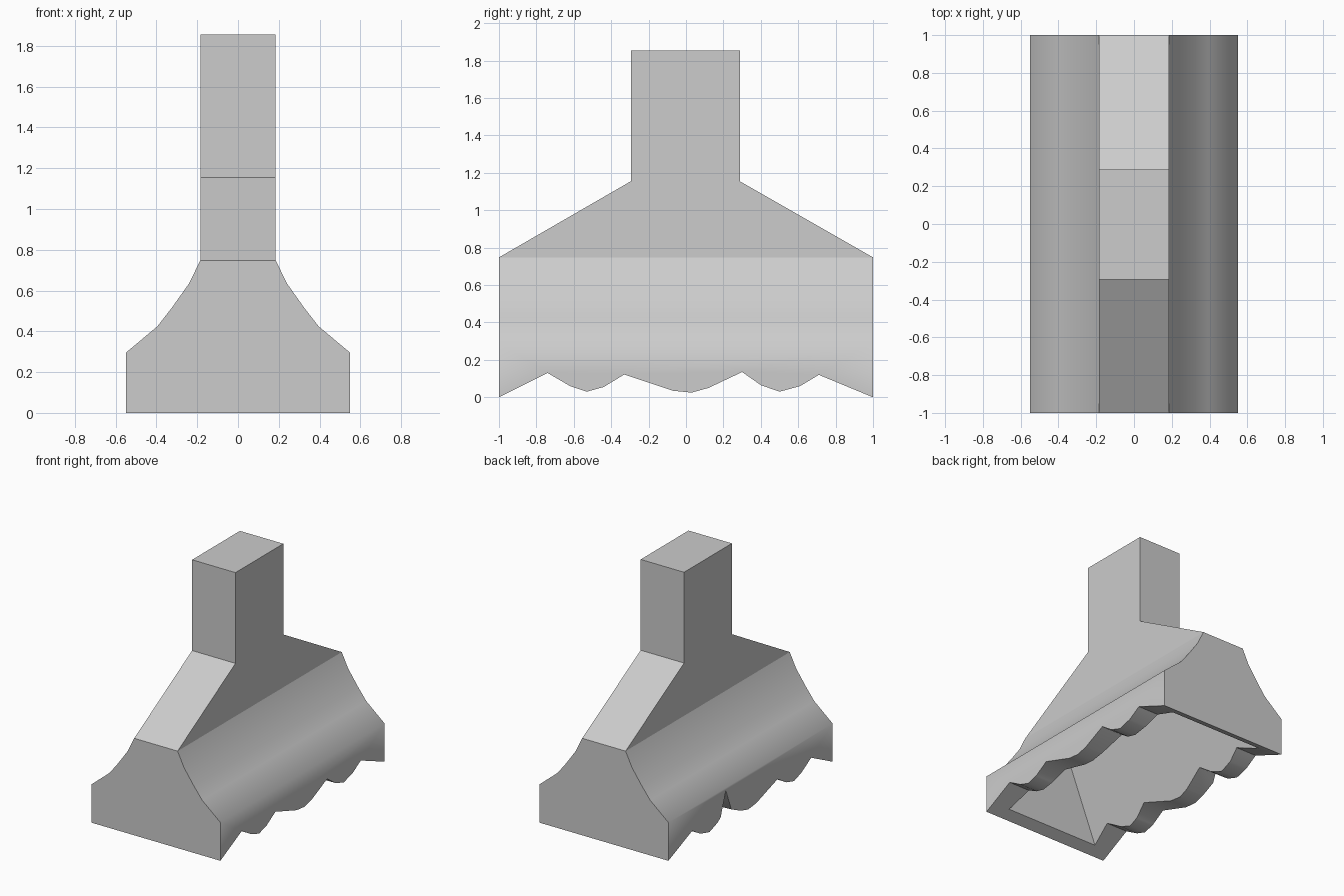
import bpy
import bmesh
import math

cube = bpy.data.objects.get("Cube")
if cube:
    bpy.data.objects.remove(cube, do_unlink=True)

# One plain grey for the whole hood
grey = bpy.data.materials.new("light_grey")
grey.use_nodes = True
colour = (0.604, 0.604, 0.604, 1)
grey.diffuse_color = colour
grey.node_tree.nodes["Principled BSDF"].inputs["Base Color"].default_value = colour


def link(name, bm):
    bmesh.ops.recalc_face_normals(bm, faces=bm.faces)
    mesh = bpy.data.meshes.new(name)
    bm.to_mesh(mesh)
    bm.free()
    mesh.materials.append(grey)
    obj = bpy.data.objects.new(name, mesh)
    bpy.context.collection.objects.link(obj)
    return obj


def prism(name, profile, axis, start, end):
    """Extrude a 2D profile (horizontal, z) along the x or y axis."""
    bm = bmesh.new()
    if axis == "y":
        verts = [bm.verts.new((u, start, z)) for u, z in profile]
        offset = (0, end - start, 0)
    else:
        verts = [bm.verts.new((start, u, z)) for u, z in profile]
        offset = (end - start, 0, 0)
    face = bm.faces.new(verts)
    result = bmesh.ops.extrude_face_region(bm, geom=[face], use_keep_orig=True)
    moved = [g for g in result["geom"] if isinstance(g, bmesh.types.BMVert)]
    bmesh.ops.translate(bm, verts=moved, vec=offset)
    return link(name, bm)


def activate(obj):
    bpy.ops.object.select_all(action="DESELECT")
    obj.select_set(True)
    bpy.context.view_layer.objects.active = obj


def cut(target, cutter):
    cutter.hide_render = True
    mod = target.modifiers.new("cut", "BOOLEAN")
    mod.operation = "DIFFERENCE"
    mod.solver = "EXACT"
    mod.object = cutter
    activate(target)
    bpy.ops.object.modifier_apply(modifier=mod.name)
    bpy.data.objects.remove(cutter, do_unlink=True)


# Flared skirt with concave sides
half = [(0.55, 0), (0.55, 0.295), (0.395, 0.425), (0.325, 0.515),
        (0.24, 0.635), (0.185, 0.748)]
outline = half + [(-x, z) for x, z in reversed(half)]
skirt = prism("hood_skirt", outline, "y", -1, 1)

# Open cavity underneath
cavity = [(0.46, -0.1), (0.14, 0.7), (-0.14, 0.7), (-0.46, -0.1)]
cut(skirt, prism("cavity_cutter", cavity, "y", -0.92, 0.92))

# Scalloped lower edge
scallops = [(-1.2, -0.1), (-0.74, 0.13), (-0.62, 0.06), (-0.53, 0.03),
            (-0.44, 0.055), (-0.33, 0.122), (-0.07, 0.035), (0.03, 0.025),
            (0.12, 0.05), (0.3, 0.135), (0.4, 0.065), (0.5, 0.03),
            (0.61, 0.06), (0.71, 0.12), (1.2, -0.083)]
cut(skirt, prism("scallop_cutter", scallops + [(1.2, -0.3), (-1.2, -0.3)],
                 "x", -0.8, 0.8))

# Small pointed nick on the right side of the rim
bm = bmesh.new()
nick = [bm.verts.new(p) for p in ((-0.56, 0.375, 0.07), (-0.56, 0.3, 0.285),
                                  (-0.56, 0.215, 0.07), (-0.42, 0.3, 0.12))]
for i in range(4):
    bm.faces.new([v for j, v in enumerate(nick) if j != i])
cut(skirt, link("nick_cutter", bm))

activate(skirt)
bpy.ops.object.shade_smooth_by_angle(angle=math.radians(53))

# Sloped shoulders and upright chimney
chimney = [(-1, 0.748), (-0.295, 1.155), (-0.295, 1.855),
           (0.288, 1.855), (0.288, 1.155), (1, 0.748)]
prism("chimney", chimney, "x", -0.185, 0.185)
